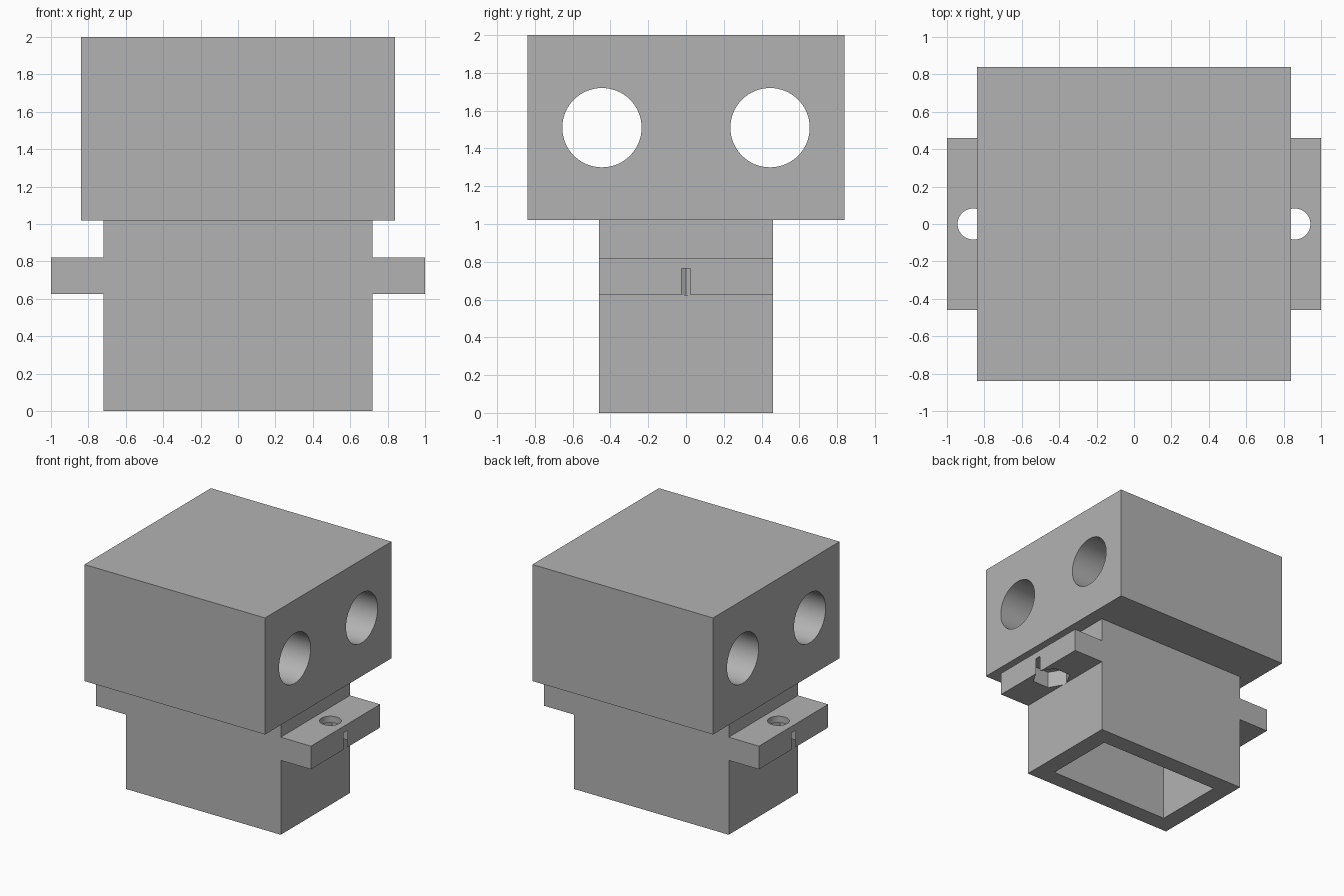
import bpy
import bmesh
from math import pi, radians

cube = bpy.data.objects.get("Cube")
if cube:
    bpy.data.objects.remove(cube, do_unlink=True)

# One plain grey
grey = bpy.data.materials.new("plain_grey")
grey.use_nodes = True
colour = (0.45, 0.45, 0.45, 1)
grey.diffuse_color = colour
grey.node_tree.nodes["Principled BSDF"].inputs["Base Color"].default_value = colour


def block(name, x, y, z0, z1):
    """Box with half sizes x and y between two heights."""
    bpy.ops.mesh.primitive_cube_add(size=2, location=(0, 0, (z0 + z1) / 2))
    obj = bpy.context.object
    obj.name = name
    obj.scale = (x, y, (z1 - z0) / 2)
    bpy.ops.object.transform_apply(location=True, rotation=True, scale=True)
    return obj


def prism(sides, radius, depth, location, rotation=(0, 0, 0)):
    bpy.ops.mesh.primitive_cylinder_add(vertices=sides, radius=radius, depth=depth,
                                        location=location, rotation=rotation)
    return bpy.context.object


def extrude_profile(name, points, half_y):
    """Front outline (x, z) extruded from front to back."""
    bm = bmesh.new()
    face = bm.faces.new([bm.verts.new((x, -half_y, z)) for x, z in points])
    ext = bmesh.ops.extrude_face_region(bm, geom=[face])
    verts = [v for v in ext["geom"] if isinstance(v, bmesh.types.BMVert)]
    bmesh.ops.translate(bm, vec=(0, 2 * half_y, 0), verts=verts)
    bmesh.ops.recalc_face_normals(bm, faces=bm.faces)
    mesh = bpy.data.meshes.new(name)
    bm.to_mesh(mesh)
    bm.free()
    obj = bpy.data.objects.new(name, mesh)
    bpy.context.collection.objects.link(obj)
    return obj


def cut(obj, cutter):
    mod = obj.modifiers.new("cut", 'BOOLEAN')
    mod.operation = 'DIFFERENCE'
    mod.solver = 'EXACT'
    mod.object = cutter
    bpy.context.view_layer.objects.active = obj
    bpy.ops.object.modifier_apply(modifier=mod.name)
    bpy.data.objects.remove(cutter, do_unlink=True)


def finish(obj):
    obj.data.materials.clear()
    obj.data.materials.append(grey)
    bpy.ops.object.select_all(action='DESELECT')
    obj.select_set(True)
    bpy.context.view_layer.objects.active = obj
    bpy.ops.object.shade_smooth_by_angle(angle=radians(30))


SHOULDER = 1.02
FLANGE_LOW, FLANGE_HIGH = 0.625, 0.82

# Upper block with two round bores running side to side
upper = block("upper_block", 0.84, 0.84, SHOULDER, 2.0)
for side in (-1, 1):
    cut(upper, prism(64, 0.21, 3, (0, side * 0.445, 1.51), (0, pi / 2, 0)))
finish(upper)

# Lower socket and its two side flanges
half = [(0.72, 0), (0.72, FLANGE_LOW), (1, FLANGE_LOW),
        (1, FLANGE_HIGH), (0.72, FLANGE_HIGH), (0.72, SHOULDER)]
outline = half + [(-x, z) for x, z in reversed(half)]
socket = extrude_profile("flanged_socket", outline, 0.46)

# Rectangular cavity open at the bottom
cut(socket, block("cavity_cutter", 0.57, 0.31, -0.2, 0.87))

# Screw holes, with hexagonal nut pockets underneath that break the outer face
for side in (-1, 1):
    x = side * 0.86
    cut(socket, prism(48, 0.083, 0.4, (x, 0, 0.8)))
    cut(socket, prism(6, 0.154, 0.14, (x, 0, FLANGE_LOW + 0.07), (0, 0, pi / 2)))
finish(socket)
